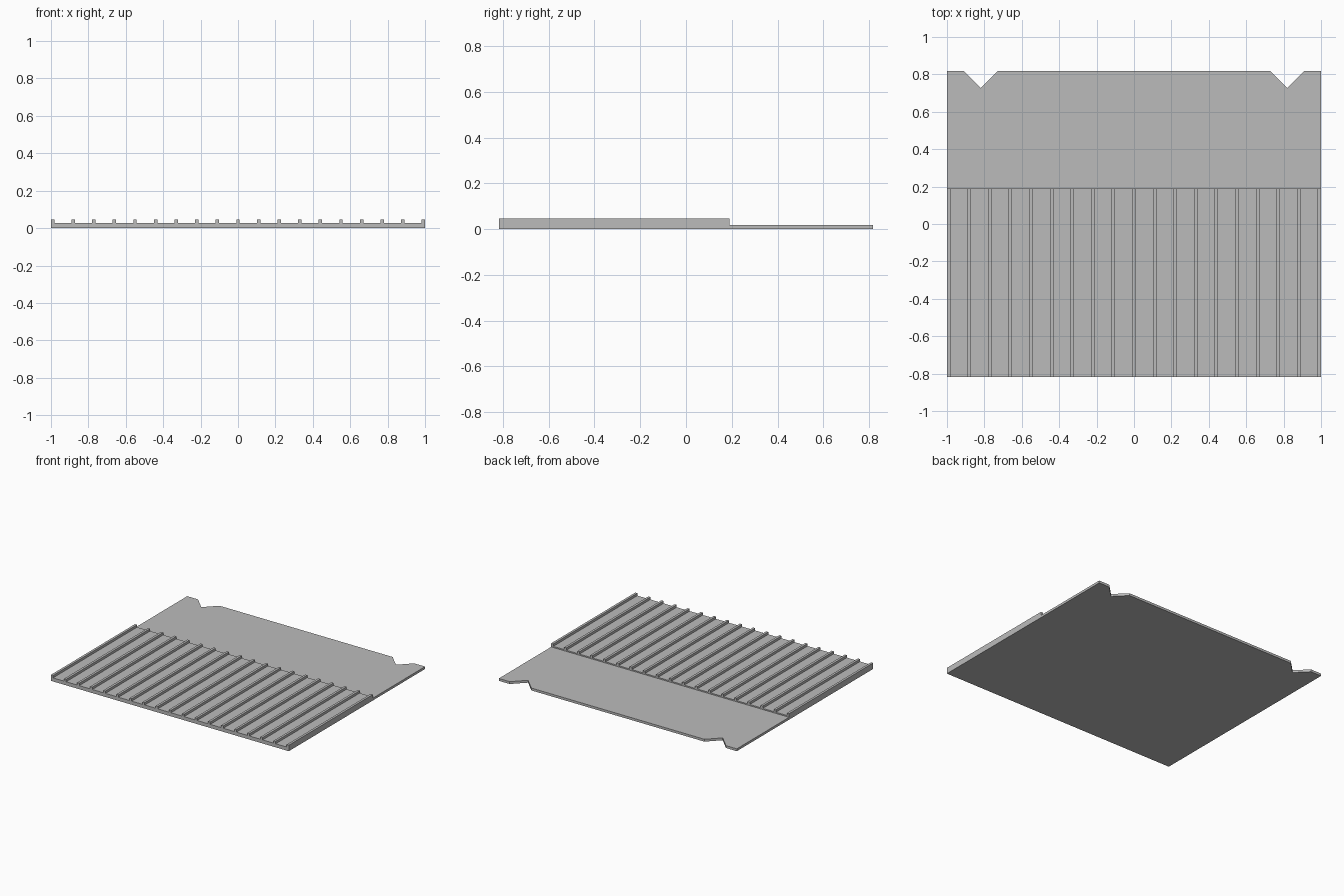
import bpy
import bmesh

if "Cube" in bpy.data.objects:
    bpy.data.objects.remove(bpy.data.objects["Cube"], do_unlink=True)

U = 1 / 11                  # design unit: the panel is 22 x 18 units
HALF_X, HALF_Y = 11, 9
STEP_Y = 2.1                # back edge of the ribbed deck
PLATE_Z, DECK_Z, RIB_Z = 0.2, 0.3, 0.5
RIBS, RIB_W = 19, 0.2

grey = bpy.data.materials.new("plain_grey")
grey.use_nodes = True
colour = (0.5, 0.5, 0.5, 1)
grey.diffuse_color = colour
grey.node_tree.nodes["Principled BSDF"].inputs["Base Color"].default_value = colour


def extrude_outline(name, points, axis, depth):
    """Make a solid by pushing a flat outline along an axis vector."""
    bm = bmesh.new()
    face = bm.faces.new([bm.verts.new([c * U for c in p]) for p in points])
    new = bmesh.ops.extrude_face_region(bm, geom=[face])["geom"]
    verts = [g for g in new if isinstance(g, bmesh.types.BMVert)]
    bmesh.ops.translate(bm, verts=verts, vec=[a * depth * U for a in axis])
    bmesh.ops.recalc_face_normals(bm, faces=bm.faces)
    mesh = bpy.data.meshes.new(name)
    bm.to_mesh(mesh)
    bm.free()
    mesh.materials.append(grey)
    obj = bpy.data.objects.new(name, mesh)
    bpy.context.collection.objects.link(obj)
    return obj


# Thin rear plate with a V notch near each back corner
right_edge = [(HALF_X, STEP_Y), (HALF_X, HALF_Y), (10, HALF_Y), (9, HALF_Y - 1), (8, HALF_Y)]
outline = right_edge + [(-x, y) for x, y in reversed(right_edge)]
extrude_outline("rear_plate", [(x, y, 0) for x, y in outline], (0, 0, 1), PLATE_Z)

# Ribbed deck: one cross-section with evenly spaced ribs, run front to back
pitch = (2 * HALF_X - RIB_W) / (RIBS - 1)
profile = [(-HALF_X, 0)]
for i in range(RIBS):
    x0 = -HALF_X + i * pitch
    x1 = x0 + RIB_W
    if i > 0:
        profile.append((x0, DECK_Z))
    profile += [(x0, RIB_Z), (x1, RIB_Z)]
    if i < RIBS - 1:
        profile.append((x1, DECK_Z))
profile.append((HALF_X, 0))
extrude_outline("ribbed_deck", [(x, -HALF_Y, z) for x, z in profile],
                (0, 1, 0), HALF_Y + STEP_Y)
